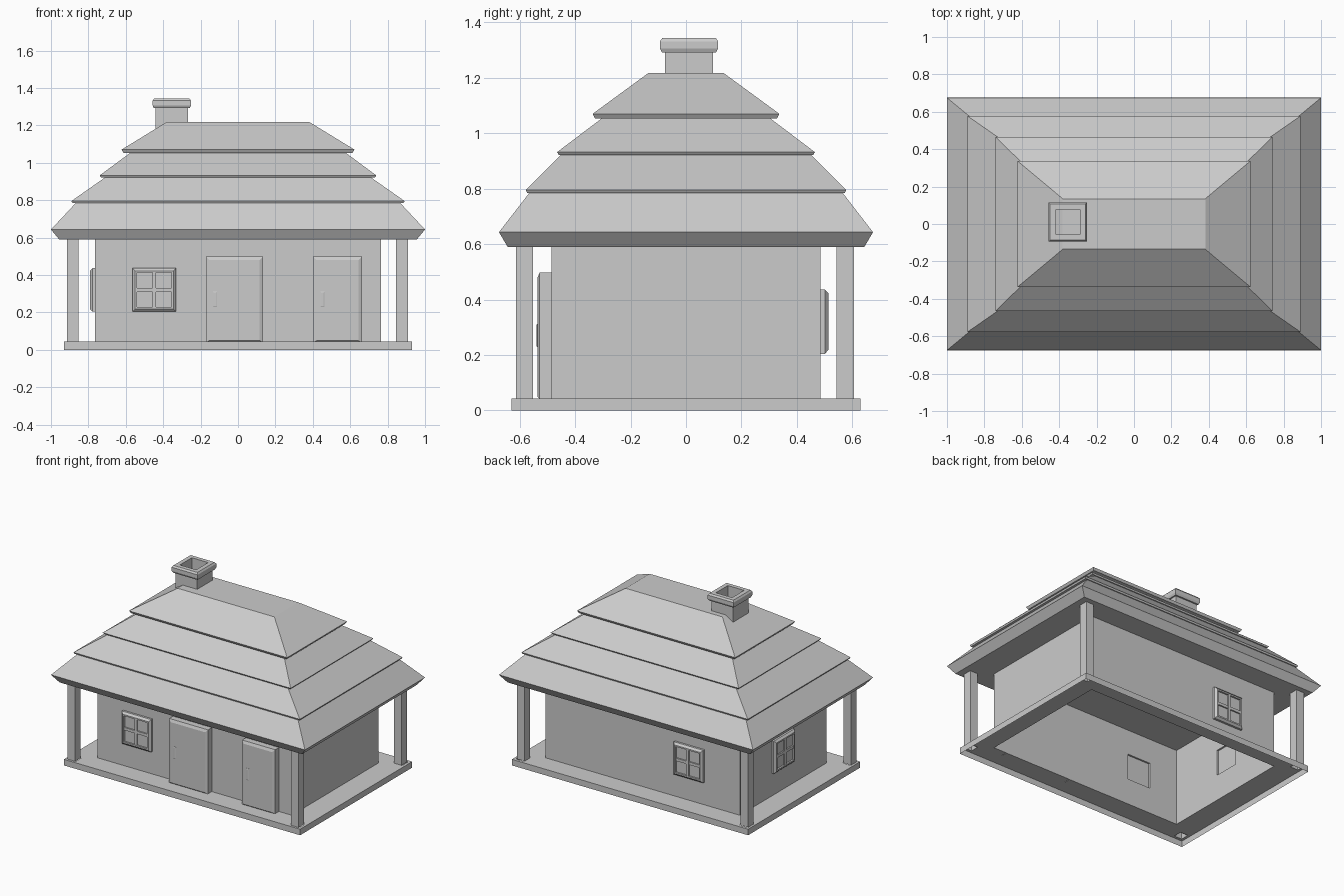
import bpy, bmesh
from math import radians
from mathutils import Matrix

if "Cube" in bpy.data.objects:
    bpy.data.objects.remove(bpy.data.objects["Cube"])

GREY = (0.6, 0.6, 0.6, 1)
mat = bpy.data.materials.new("plain_grey")
mat.use_nodes = True
mat.diffuse_color = GREY
mat.node_tree.nodes["Principled BSDF"].inputs["Base Color"].default_value = GREY


def finish(name, bm, matrix):
    bm.transform(matrix)
    mesh = bpy.data.meshes.new(name)
    bm.to_mesh(mesh)
    bm.free()
    mesh.materials.append(mat)
    obj = bpy.data.objects.new(name, mesh)
    bpy.context.collection.objects.link(obj)
    return obj


def loft(name, rings, matrix=Matrix(), start=False, end=False):
    """Join rectangular rings (half width, half depth, height, optional depth shift)."""
    bm = bmesh.new()
    loops = []
    for hx, hy, z, *shift in rings:
        dy = shift[0] if shift else 0
        loops.append([bm.verts.new((sx * hx, sy * hy + dy, z))
                      for sx, sy in ((-1, -1), (1, -1), (1, 1), (-1, 1))])
    for a, b in zip(loops, loops[1:]):
        for i in range(4):
            j = (i + 1) % 4
            bm.faces.new((a[i], a[j], b[j], b[i]))
    if start:
        bm.faces.new(loops[0][::-1])
    if end:
        bm.faces.new(loops[-1])
    return finish(name, bm, matrix)


def sheet(name, us, vs, is_hole, matrix=Matrix()):
    """Flat sheet of grid cells, leaving out the cells that are holes."""
    bm = bmesh.new()
    grid = [[bm.verts.new((u, v, 0)) for v in vs] for u in us]
    for i in range(len(us) - 1):
        for j in range(len(vs) - 1):
            if not is_hole(i, j):
                bm.faces.new((grid[i][j], grid[i + 1][j], grid[i + 1][j + 1], grid[i][j + 1]))
    return finish(name, bm, matrix)


def facing(angle, dist):
    """Wall space: x along the wall, y up, z outward."""
    return (Matrix.Rotation(radians(angle), 4, 'Z') @ Matrix.Translation((0, -dist, 0))
            @ Matrix.Rotation(radians(90), 4, 'X'))


def at(x, y, z=0):
    return Matrix.Translation((x, y, z))


FLOOR, EAVE = 0.043, 0.589
WX, WY = 0.764, 0.486
BX, BY = 0.93, 0.63

# Hollow base with openings under the house and posts
PX, PY, PH = 0.88, 0.579, 0.031
xs = [-BX, -PX - PH, -PX + PH, -WX, WX, PX - PH, PX + PH, BX]
ys = [-BY, -PY - PH, -PY + PH, -WY, WY, PY - PH, PY + PH, BY]
sheet("base_top", xs, ys, lambda i, j: (i == 3 and j == 3) or (i in (1, 5) and j in (1, 5)),
      at(0, 0, FLOOR))
loft("base_rim", [(BX, BY, 0), (BX, BY, FLOOR)])

# Corner posts
for sx, side in ((-1, "right"), (1, "left")):
    for sy, end in ((-1, "front"), (1, "back")):
        loft(f"{end}_{side}_post", [(PH, PH, FLOOR), (PH, PH, EAVE)], at(sx * PX - 0.003, sy * PY - 0.004))

# Layered roof, from the soffit up to the flat ridge
loft("roof", [
    (0.955, 0.643, EAVE), (1.0, 0.675, 0.643),
    (0.868, 0.566, 0.784), (0.885, 0.573, 0.784), (0.891, 0.578, 0.795),
    (0.71, 0.452, 0.922), (0.733, 0.459, 0.922), (0.74, 0.465, 0.932),
    (0.576, 0.305, 1.053), (0.612, 0.328, 1.053), (0.623, 0.337, 1.07),
    (0.381, 0.135, 1.218)], start=True, end=True)

# Hollow chimney with a chamfered cap
loft("chimney", [
    (0.086, 0.087, 1.165), (0.086, 0.087, 1.292), (0.096, 0.098, 1.292),
    (0.102, 0.105, 1.306), (0.102, 0.105, 1.332), (0.094, 0.096, 1.344),
    (0.064, 0.067, 1.344), (0.064, 0.067, 1.19)], at(-0.354, 0.011))

# Walls with windows
W, PANE, WIN_Z = 0.116, 0.092, 0.32
walls = (("front", 0, WX, WY, -0.448), ("back", 180, WX, WY, 0.37),
         ("right", -90, WY, WX, -0.01), ("left", 90, WY, WX, None))
for side, angle, half, dist, u in walls:
    place = facing(angle, dist)
    if u is None:
        sheet(f"{side}_wall", [-half, half], [FLOOR, EAVE], lambda i, j: False, place)
        continue
    sheet(f"{side}_wall", [-half, u - PANE, u + PANE, half],
          [FLOOR, WIN_Z - PANE, WIN_Z + PANE, EAVE], lambda i, j: i == 1 and j == 1, place)
    spot = place @ at(u, WIN_Z)
    loft(f"{side}_window", [
        (PANE, PANE, 0.012), (PANE, PANE, 0), (W, W, 0), (W, W, 0.015),
        (W - 0.014, W - 0.014, 0.028), (PANE, PANE, 0.028), (PANE, PANE, 0.016)],
        spot, start=True, end=True)
    for part, hx, hy, top in (("upright", 0.01, PANE, 0.026), ("crossbar", PANE, 0.01, 0.0255)):
        loft(f"{side}_window_{part}", [(hx, hy, 0.016), (hx, hy, top)], spot, end=True)

# Doors with chamfered fronts and handles
place = facing(0, WY)
for side, left, right in (("right", -0.172, 0.134), ("left", 0.402, 0.662)):
    hx, hy = (right - left) / 2, 0.229
    spot = place @ at((left + right) / 2, 0.04 + hy)
    loft(f"{side}_door", [
        (hx, hy, -0.003), (hx, hy, 0.042), (hx - 0.018, hy - 0.014, 0.05, -0.005)],
        spot, start=True, end=True)
    handle = place @ at(left + 0.049, 0.27)
    loft(f"{side}_door_handle", [
        (0.012, 0.042, 0.049), (0.012, 0.042, 0.052), (0.007, 0.036, 0.054)], handle, end=True)
